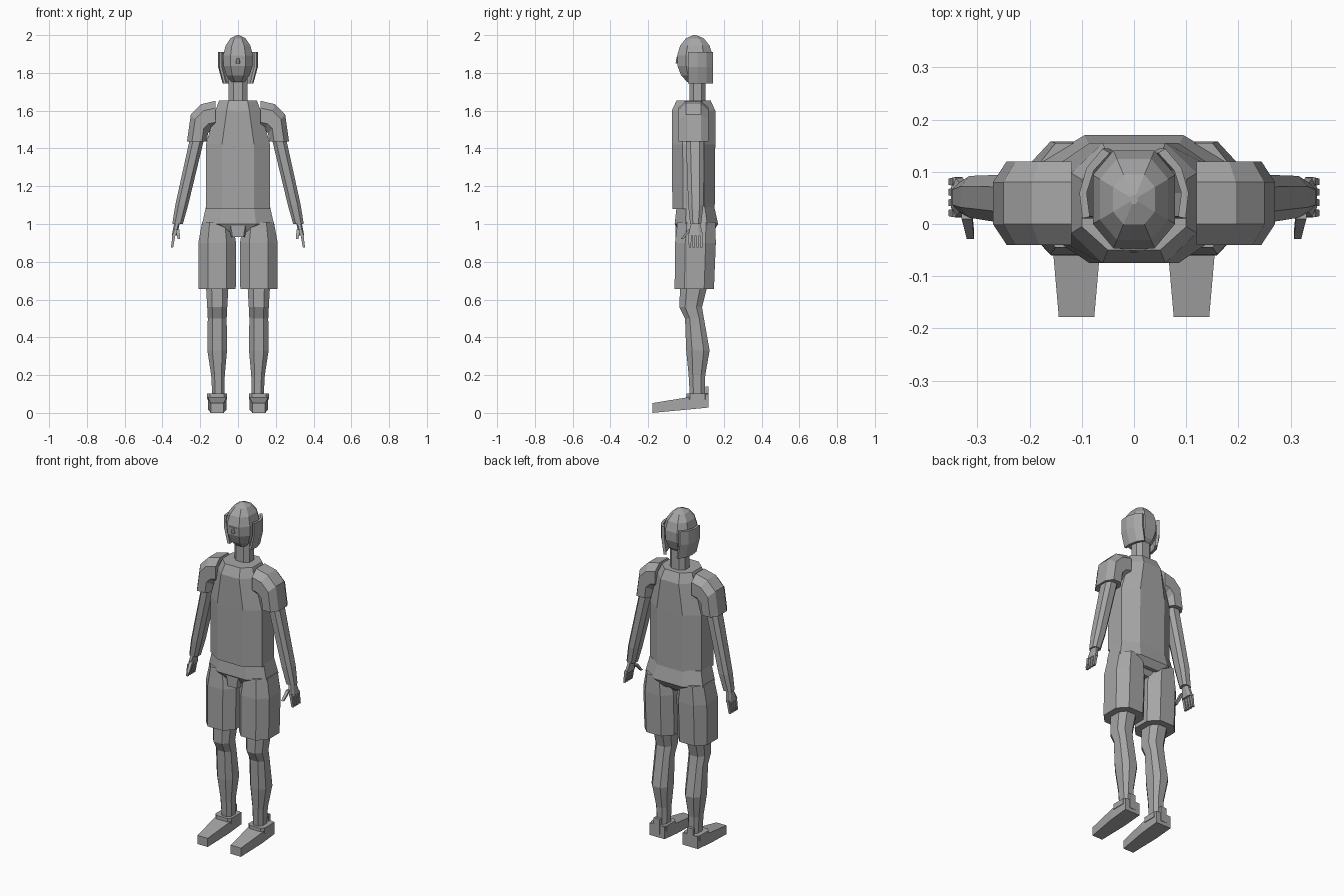
import bpy, bmesh
from math import sin, cos, radians
from mathutils import Vector

cube = bpy.data.objects.get("Cube")
if cube:
    bpy.data.objects.remove(cube)

grey = bpy.data.materials.new("plain_grey")
grey.use_nodes = True
SHADE = 0.38
COLOUR = (SHADE, SHADE, SHADE, 1)
grey.diffuse_color = COLOUR
grey.node_tree.nodes["Principled BSDF"].inputs["Base Color"].default_value = COLOUR

BODY_Y = 0.04
LEG_X = 0.11


def ring(centre, across, deep, chamfer=0.5):
    """Chamfered rectangle spanned by the half vector across and a half depth in y."""
    corners = [(1, -chamfer), (1, chamfer), (chamfer, 1), (-chamfer, 1)]
    corners += [(-u, -v) for u, v in corners]
    return [centre + across * u + Vector((0, deep * v, 0)) for u, v in corners]


def level(z, wide, deep, x=0, y=BODY_Y, chamfer=0.5):
    """Horizontal ring with half width wide and half depth deep."""
    return ring(Vector((x, y, z)), Vector((wide, 0, 0)), deep, chamfer)


def solid(name, rings, side=1):
    """Join rings of points into a closed, flat-shaded part; side mirrors x."""
    bm = bmesh.new()
    loops = [[bm.verts.new((x * side, y, z)) for x, y, z in points] for points in rings]
    count = len(loops[0])
    for low, high in zip(loops, loops[1:]):
        for i in range(count):
            j = (i + 1) % count
            bm.faces.new((low[i], low[j], high[j], high[i]))
    bm.faces.new(loops[0])
    bm.faces.new(loops[-1])
    bmesh.ops.remove_doubles(bm, verts=bm.verts, dist=0.0001)
    bmesh.ops.recalc_face_normals(bm, faces=bm.faces)
    mesh = bpy.data.meshes.new(name)
    bm.to_mesh(mesh)
    bm.free()
    mesh.materials.append(grey)
    bpy.context.collection.objects.link(bpy.data.objects.new(name, mesh))


def mix(start, end, t):
    return start + (end - start) * t


def head_level(degrees):
    """Slice of the faceted egg-shaped head at a latitude."""
    size = cos(radians(degrees))
    return level(1.87 + 0.13 * sin(radians(degrees)), 0.08 * size, 0.095 * size, y=0.047)


def guard_level(z, spread):
    """Slice of the curved plate that wraps the side and back of the head."""
    angles = [radians(a) for a in range(-20, 60, 25)]
    outer = [(0.105 * spread * cos(a), 0.05 + 0.115 * sin(a), z) for a in angles]
    inner = [(x - 0.014, y - 0.01 * sin(a), z) for (x, y, z), a in zip(outer, angles)]
    return outer + inner[::-1]


def sleeve_ring(degrees):
    """Section of the sleeve, fanned around the armpit."""
    angle = radians(degrees)
    pivot = Vector((0.12, BODY_Y, 1.437))
    outer = Vector((0.15 * cos(angle), 0, 0.215 * sin(angle) ** 0.6))
    inner = outer * 0.3
    return ring(pivot + (outer + inner) / 2, (outer - inner) / 2, 0.08)


def shoe_section(t):
    """Upright section of the shoe, from toe (t = 0) to heel (t = 1)."""
    half = mix(0.034, 0.05, min(1, t * 1.6))
    y = mix(-0.178, 0.118, t)
    sole, top = 0.028 * t, mix(0.052, 0.1, t)
    return [(LEG_X - half, y, sole), (LEG_X + half, y, sole),
            (LEG_X + half, y, top), (LEG_X - half, y, top)]


# Head, face and neck
solid("head", [head_level(a) for a in range(-65, 90, 25)])
solid("nose", [level(1.85, 0.012, 0.015, y=-0.04), level(1.885, 0.006, 0.01, y=-0.04)])
solid("brow", [level(z, 0.035, 0.01, y=-0.04) for z in (1.877, 1.885)])
solid("neck", [level(z, 0.05, 0.042, y=0.06) for z in (1.63, 1.79)])

# Shirt body, hips and crotch
solid("shirt", [level(1.08, 0.17, 0.112), level(1.42, 0.17, 0.115),
                level(1.6, 0.12, 0.115), level(1.655, 0.1, 0.09)])
solid("hips", [level(0.96, 0.09, 0.09, y=0.055), level(1.0, 0.19, 0.115, y=0.055),
               level(1.09, 0.17, 0.1, y=0.05)])
solid("crotch", [level(0.93, 0.036, 0.08, y=0.025, chamfer=0.8),
                 level(1.0, 0.05, 0.1, y=0.045, chamfer=0.8)])

for label, side in (("left_", 1), ("right_", -1)):
    # Head guard, sleeve and arm
    solid(label + "head_guard", [guard_level(1.745, 0.78), guard_level(1.83, 1),
                                 guard_level(1.91, 1)], side)
    solid(label + "sleeve", [sleeve_ring(a) for a in range(0, 91, 30)], side)
    solid(label + "arm", [level(1.46, 0.038, 0.048, x=0.215, y=0.047),
                          level(1.1, 0.034, 0.04, x=0.298, y=0.052),
                          level(1.0, 0.028, 0.029, x=0.32, y=0.051)], side)

    # Hand with fingers and thumb
    solid(label + "hand", [level(0.94, 0.014, 0.039, x=0.336, y=0.051),
                           level(1.01, 0.015, 0.022, x=0.322, y=0.051)], side)
    for i in range(4):
        y = 0.021 + i * 0.02
        solid(label + "finger_" + "abcd"[i],
              [level(0.95, 0.008, 0.008, x=0.338, y=y, chamfer=1),
               level(0.876, 0.006, 0.006, x=0.349, y=y, chamfer=1)], side)
    solid(label + "thumb", [level(0.97, 0.01, 0.01, x=0.32, y=0.02, chamfer=1),
                            level(0.92, 0.007, 0.007, x=0.313, y=-0.022, chamfer=1)], side)

    # Shorts and lower leg
    solid(label + "shorts", [level(0.655, 0.098, 0.104, x=LEG_X, y=0.044),
                             level(0.9, 0.1, 0.108, x=LEG_X, y=0.05),
                             level(1.01, 0.08, 0.1, x=LEG_X, y=0.055)], side)
    solid(label + "leg", [level(0.09, 0.032, 0.04, x=0.104, y=0.06),
                          level(0.2, 0.036, 0.044, x=0.106, y=0.058),
                          level(0.33, 0.052, 0.062, x=LEG_X, y=0.063),
                          level(0.5, 0.05, 0.05, x=LEG_X, y=0.045),
                          level(0.56, 0.053, 0.06, x=LEG_X, y=0.025),
                          level(0.68, 0.06, 0.073, x=LEG_X, y=0.042)], side)

    # Shoe, ankle collar and heel tab
    solid(label + "shoe", [shoe_section(t) for t in (0, 0.6, 1)], side)
    solid(label + "ankle_collar", [level(z, 0.053, 0.057, x=LEG_X, y=0.06, chamfer=0.7)
                                   for z in (0.07, 0.102)], side)
    solid(label + "heel_tab", [level(z, 0.02, 0.008, x=LEG_X, y=0.112, chamfer=1)
                               for z in (0.05, 0.14)], side)
